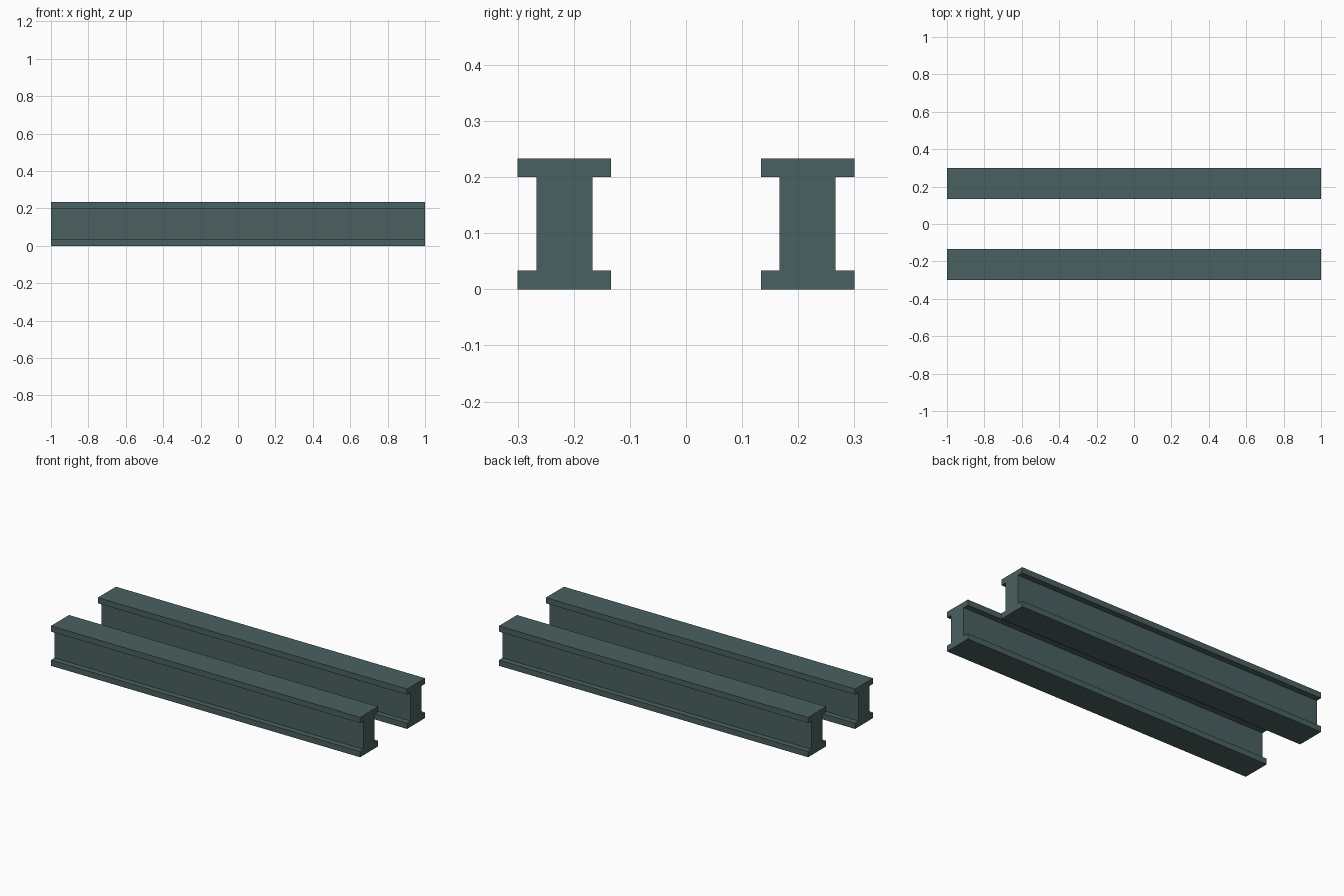
import bpy, bmesh

if "Cube" in bpy.data.objects:
    bpy.data.objects.remove(bpy.data.objects["Cube"])

steel = bpy.data.materials.new("dark slate steel")
steel.diffuse_color = (0.068, 0.117, 0.117, 1)
steel.use_nodes = True
steel.node_tree.nodes["Principled BSDF"].inputs["Base Color"].default_value = steel.diffuse_color

# Half of the I-shaped cross-section (offset from beam centre, height)
F, W = 0.0833, 0.05          # half widths of flange and web
T, H = 0.0333, 0.2333        # flange thickness, beam height
half = [(F, 0), (F, T), (W, T), (W, H - T), (F, H - T), (F, H)]
profile = half + [(-y, z) for y, z in reversed(half)]


def beam(name, cy):
    """Extrude the I profile along x."""
    bm = bmesh.new()
    face = bm.faces.new([bm.verts.new((-1, cy + y, z)) for y, z in profile])
    res = bmesh.ops.extrude_face_region(bm, geom=[face])
    verts = [g for g in res["geom"] if isinstance(g, bmesh.types.BMVert)]
    bmesh.ops.translate(bm, verts=verts, vec=(2, 0, 0))
    # the extrusion may drop the starting cap
    open_edges = [e for e in bm.edges if e.is_boundary]
    if open_edges:
        bmesh.ops.holes_fill(bm, edges=open_edges, sides=0)
    bmesh.ops.recalc_face_normals(bm, faces=bm.faces)
    mesh = bpy.data.meshes.new(name)
    bm.to_mesh(mesh)
    bm.free()
    mesh.materials.append(steel)
    obj = bpy.data.objects.new(name, mesh)
    bpy.context.collection.objects.link(obj)


# Two parallel girders
beam("front_girder", -0.2167)
beam("back_girder", 0.2167)
